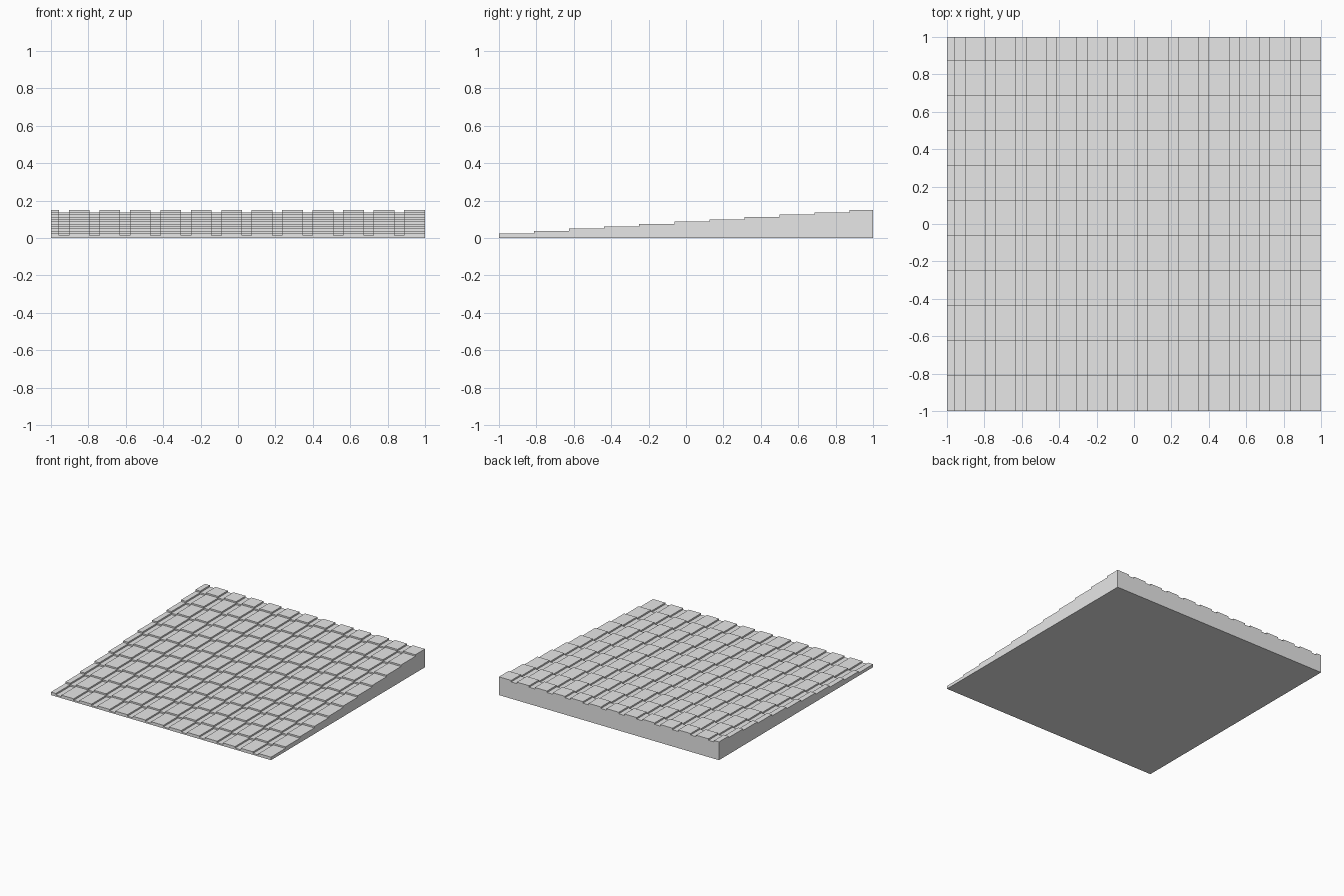
import bpy
import bmesh

cube = bpy.data.objects.get("Cube")
if cube:
    bpy.data.objects.remove(cube, do_unlink=True)

RISE = 0.0125           # height of one step
RUN = 0.1875            # depth of one step
TILE, PITCH = 0.1115, 0.163

grey = bpy.data.materials.new("light_grey")
grey.use_nodes = True
colour = (0.8, 0.8, 0.8, 1)
grey.diffuse_color = colour
grey.node_tree.nodes["Principled BSDF"].inputs["Base Color"].default_value = colour

# Tile columns alternate with grooves, starting with a cut tile on the right edge
xs = [-1.0]
for k in range(11, -1, -1):
    tile_start = 1 - TILE - k * PITCH
    xs += [tile_start - (PITCH - TILE), tile_start]
xs.append(1.0)
# Step edges from the low front to the high back, the last step cut short
ys = [-1 + RUN * i for i in range(11)] + [1.0]
cols, rows = len(xs) - 1, len(ys) - 1


def level(i, j):
    """Height of a cell in whole steps; grooves lie one step below the tiles."""
    if not (0 <= i < cols and 0 <= j < rows):
        return 0
    return j + (2 if i % 2 == 0 else 1)


bm = bmesh.new()
corners = {}


def corner(i, j, n):
    if (i, j, n) not in corners:
        corners[i, j, n] = bm.verts.new((xs[i], ys[j], n * RISE))
    return corners[i, j, n]


def quad(*keys):
    bm.faces.new([corner(*key) for key in keys])


def wall(a, b, low, high):
    """Upright strip between two grid corners, one face per step of height."""
    for n in range(min(low, high), max(low, high)):
        quad((*a, n), (*b, n), (*b, n + 1), (*a, n + 1))


# Treads and underside
for i in range(cols):
    for j in range(rows):
        for n in (0, level(i, j)):
            quad((i, j, n), (i + 1, j, n), (i + 1, j + 1, n), (i, j + 1, n))

# Groove sides and the outer left and right sides
for i in range(cols + 1):
    for j in range(rows):
        wall((i, j), (i, j + 1), level(i - 1, j), level(i, j))

# Step risers and the outer front and back
for i in range(cols):
    for j in range(rows + 1):
        wall((i, j), (i + 1, j), level(i, j - 1), level(i, j))

bmesh.ops.recalc_face_normals(bm, faces=bm.faces)
mesh = bpy.data.meshes.new("tiled_ramp")
bm.to_mesh(mesh)
bm.free()
mesh.materials.append(grey)
ramp = bpy.data.objects.new("tiled_ramp", mesh)
bpy.context.collection.objects.link(ramp)
